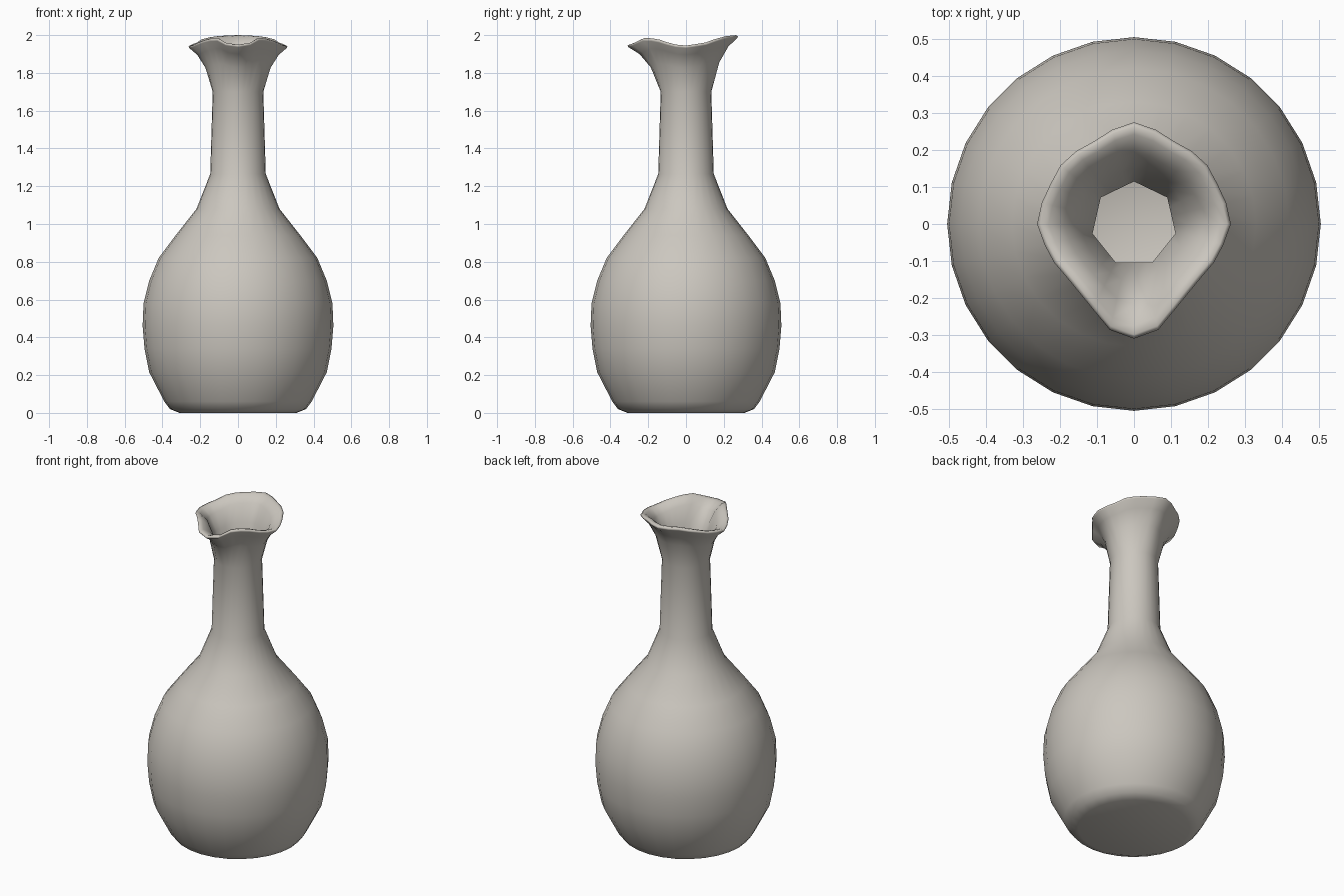
import bpy, bmesh
from math import sin, cos, pi, radians, degrees

cube = bpy.data.objects.get("Cube")
if cube:
    bpy.data.objects.remove(cube)

SEGMENTS = 28

# Glaze
clay = bpy.data.materials.new("warm grey clay")
clay.use_nodes = True
colour = (0.60, 0.57, 0.52, 1)
clay.diffuse_color = colour
clay.node_tree.nodes["Principled BSDF"].inputs["Base Color"].default_value = colour

# Rim outline: degrees away from the spout, radius, height
RIM = [(0, .31, 1.95), (12, .296, 1.957), (26, .255, 1.985), (45, .228, 1.982),
       (76, .247, 1.95), (90, .262, 1.945), (115, .25, 1.96), (132, .255, 1.983),
       (153, .247, 1.995), (180, .275, 2.0)]

# Body and neck, from the foot upward: radius, height
OUTER = [(.31, 0), (.36, .02), (.39, .06), (.47, .215), (.495, .34), (.505, .46),
         (.50, .58), (.47, .70), (.42, .82), (.33, .94), (.22, 1.08),
         (.147, 1.265), (.134, 1.70)]
# Inside wall, from the neck downward
INNER = [(.115, 1.70), (.118, 1.265), (.195, 1.08), (.39, .82), (.47, .58),
         (.47, .40), (.43, .215), (.33, .04)]


def rim_at(angle):
    """Radius and height of the lip at an angle measured from the spout."""
    a = degrees(min(angle, 2 * pi - angle))
    for (a0, r0, z0), (a1, r1, z1) in zip(RIM, RIM[1:]):
        if a <= a1 + 1e-4:
            t = (a - a0) / (a1 - a0)
            return r0 + (r1 - r0) * t, z0 + (z1 - z0) * t
    return RIM[-1][1:]


def facet(angle, sides):
    """Turns a circle into a polygon of the given number of sides."""
    step = 2 * pi / sides
    return cos(step / 2) / cos((angle - pi) % step - step / 2)


bm = bmesh.new()
angles = [2 * pi * i / SEGMENTS for i in range(SEGMENTS)]


def ring(shape):
    loop = []
    for a in angles:
        r, z = shape(a)
        loop.append(bm.verts.new((r * sin(a), -r * cos(a), z)))
    return loop


def round_ring(r, z, sides=0):
    return ring(lambda a: (r * (facet(a, sides) if sides else 1), z))


def flare_ring(spread, rise, inset=0, drop=0):
    """Blends the top of the neck into the pinched lip."""
    def shape(a):
        r, z = rim_at(a)
        return .134 + (r - .134) * spread - inset, 1.70 + (z - 1.70) * rise - drop
    return ring(shape)


# Outside, flared lip, then inside wall
rings = [round_ring(r, z) for r, z in OUTER]
rings += [flare_ring(.30, .52), flare_ring(.64, .80), flare_ring(.97, .945),
          flare_ring(1, .98), flare_ring(.98, 1, .008),
          flare_ring(.90, .985, .018), flare_ring(.60, .86, .022),
          flare_ring(.26, .52, .022)]
rings += [round_ring(r, z, 7 if z > 1.2 else 0) for r, z in INNER]

for low, high in zip(rings, rings[1:]):
    for i in range(SEGMENTS):
        j = (i + 1) % SEGMENTS
        bm.faces.new((low[i], low[j], high[j], high[i]))

# Foot and inside floor
bm.faces.new(rings[0][::-1])
bm.faces.new(rings[-1])
bmesh.ops.recalc_face_normals(bm, faces=bm.faces)
for face in bm.faces:
    face.smooth = True

mesh = bpy.data.meshes.new("spouted_vase")
bm.to_mesh(mesh)
bm.free()
mesh.materials.append(clay)
vase = bpy.data.objects.new("spouted_vase", mesh)
bpy.context.collection.objects.link(vase)
